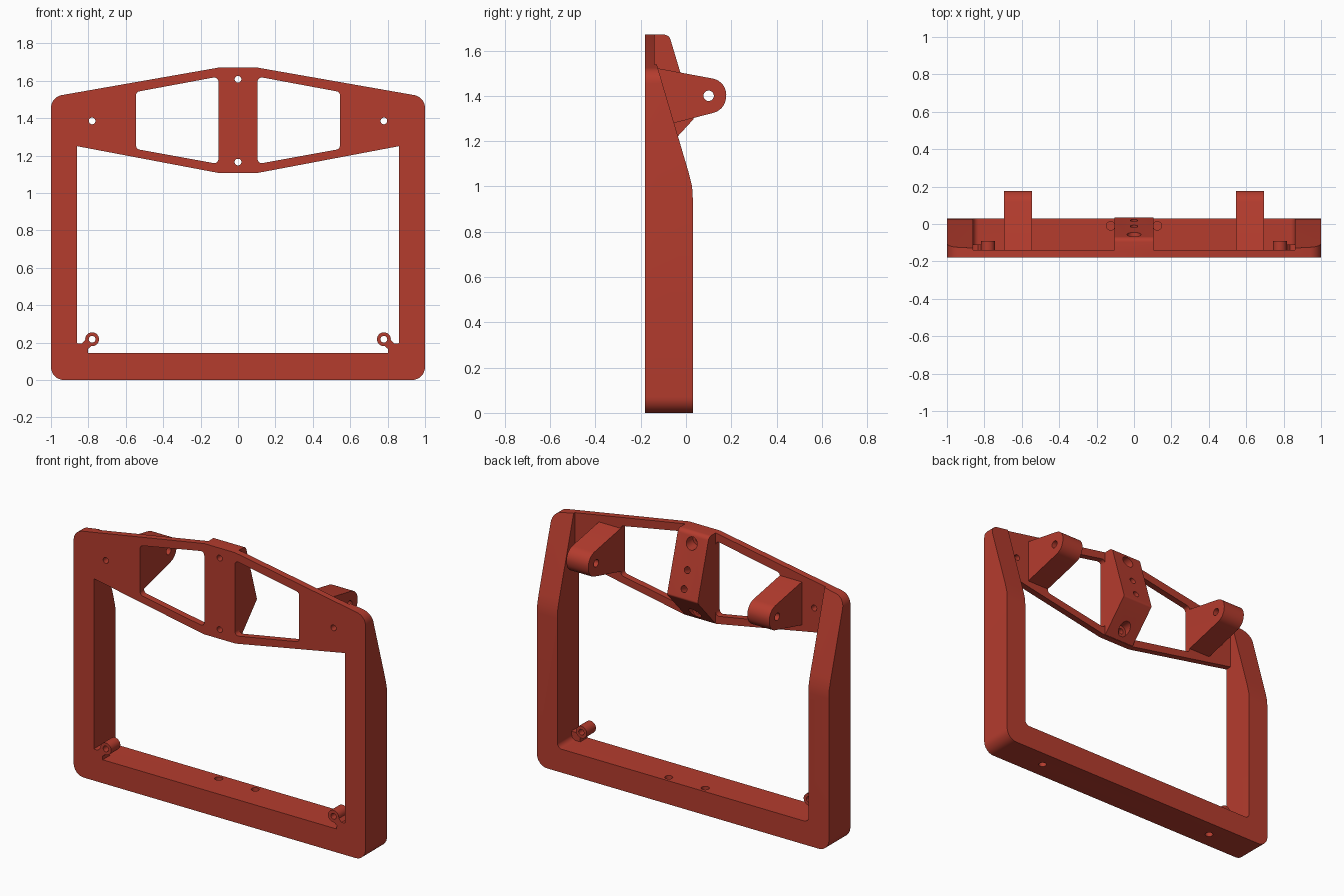
import bpy, bmesh, math
from mathutils import Vector, Matrix

if "Cube" in bpy.data.objects:
    bpy.data.objects.remove(bpy.data.objects["Cube"])

red = bpy.data.materials.new("brick_red")
red.diffuse_color = (0.46, 0.045, 0.027, 1)
red.use_nodes = True
red.node_tree.nodes["Principled BSDF"].inputs["Base Color"].default_value = red.diffuse_color


def finish(bm, name):
    bmesh.ops.recalc_face_normals(bm, faces=bm.faces)
    me = bpy.data.meshes.new(name)
    bm.to_mesh(me)
    bm.free()
    me.materials.append(red)
    ob = bpy.data.objects.new(name, me)
    bpy.context.collection.objects.link(ob)
    return ob


def rounded(pts, n=8):
    """Fillet the corners of a polygon of (u, v, radius)."""
    out = []
    for i, (u, v, r) in enumerate(pts):
        p = Vector((u, v))
        if r == 0:
            out.append(p)
            continue
        a = (Vector(pts[i - 1][:2]) - p).normalized()
        b = (Vector(pts[(i + 1) % len(pts)][:2]) - p).normalized()
        half = a.angle(b) / 2
        c = p + (a + b).normalized() * (r / math.sin(half))
        s = p + a * (r / math.tan(half)) - c
        e = p + b * (r / math.tan(half)) - c
        t0, t1 = math.atan2(s.y, s.x), math.atan2(e.y, e.x)
        d = (t1 - t0 + math.pi) % (2 * math.pi) - math.pi
        out += [c + r * Vector((math.cos(t0 + d * k / n), math.sin(t0 + d * k / n)))
                for k in range(n + 1)]
    return out


def prism(name, pts, axis, lo, hi):
    """Extrude an outline: (x, z) along Y or (y, z) along X."""
    bm = bmesh.new()
    place = (lambda u, v, w: (u, w, v)) if axis == "Y" else (lambda u, v, w: (w, u, v))
    face = bm.faces.new([bm.verts.new(place(p[0], p[1], lo)) for p in pts])
    ext = bmesh.ops.extrude_face_region(bm, geom=[face])
    move = (0, hi - lo, 0) if axis == "Y" else (hi - lo, 0, 0)
    bmesh.ops.translate(bm, vec=move,
                        verts=[g for g in ext["geom"] if isinstance(g, bmesh.types.BMVert)])
    return finish(bm, name)


def rod(start, end, r, name="drill"):
    a, b = Vector(start), Vector(end)
    m = Matrix.Translation((a + b) / 2) @ (b - a).to_track_quat("Z", "Y").to_matrix().to_4x4()
    bm = bmesh.new()
    bmesh.ops.create_cone(bm, cap_ends=True, segments=28, radius1=r, radius2=r,
                          depth=(b - a).length, matrix=m)
    return finish(bm, name)


def combine(base, other, op):
    mod = base.modifiers.new("join", "BOOLEAN")
    mod.operation, mod.object, mod.solver = op, other, "EXACT"
    bpy.context.view_layer.objects.active = base
    bpy.ops.object.modifier_apply(modifier=mod.name)
    bpy.data.objects.remove(other)


def cut(base, other):
    combine(base, other, "DIFFERENCE")


def add(base, other):
    combine(base, other, "UNION")


FRONT, PLATE, BACK = -0.18, -0.14, 0.03

# Frame block with rounded corners and a shallow gabled top
frame = prism("frame", rounded([(-1, 0, .07), (1, 0, .07), (1, 1.513, .07), (.105, 1.67, 0),
                                (-.105, 1.67, 0), (-1, 1.513, .07)]), "Y", FRONT, BACK)
# Main opening
cut(frame, prism("opening", rounded([(-.86, .145, .03), (.86, .145, .03), (.86, 1.25, 0),
                                     (.11, 1.108, 0), (-.11, 1.108, 0), (-.86, 1.25, 0)]),
                 "Y", -.4, .4))
# Thin the upper panel between the side rails
cut(frame, prism("pocket", [(-.86, .9), (.86, .9), (.86, 1.9), (-.86, 1.9)], "Y", PLATE, .4))
# Taper the backs of the side rails
cut(frame, prism("taper", [(.031, .93), (.027, 1.0), (.012, 1.06), (-.125, 1.525), (PLATE, 1.575),
                           (PLATE, 1.9), (.4, 1.9), (.4, .93)], "X", -1.2, 1.2))

for s in (1, -1):
    # Upper windows
    win = [(.105, 1.155, .022), (.545, 1.235, .022), (.545, 1.54, .022), (.105, 1.622, .022)]
    cut(frame, prism("window", rounded([(s * x, z, r) for x, z, r in win]), "Y", -.4, .4))

# Centre post with a slanted back and chamfered underside
add(frame, prism("centre_post", rounded([(-.16, 1.67, 0), (-.075, 1.67, .03), (.036, 1.30, .015),
                                         (-.138, 1.11, 0), (-.16, 1.11, 0)]), "X", -.105, .105))

for s in (1, -1):
    # Hinge lug with rounded tip
    lug = prism("hinge_lug", rounded([(-.16, 1.528, 0), (.188, 1.463, .073),
                                      (.168, 1.337, .073), (-.16, 1.252, 0)]),
                "X", *sorted((s * .545, s * .695)))
    cut(lug, rod((s * .4, .10, 1.40), (s * .9, .10, 1.40), .023))
    add(frame, lug)
    # Corner screw boss on a short arm
    arm = [(.88, .13), (.87, .203), (.855, .195), (.835, .195), (.795, .235),
           (.762, .202), (.803, .165), (.80, .13)]
    add(frame, prism("boss_arm", [(s * x, z) for x, z in arm], "Y", FRONT, -.11))
    add(frame, rod((s * .78, FRONT, .218), (s * .78, -.09, .218), .037))
    cut(frame, rod((s * .78, -.4, .218), (s * .78, .4, .218), .018))
    # Panel holes and blind holes in the bottom bar
    cut(frame, rod((s * .78, -.4, 1.385), (s * .78, .4, 1.385), .018))
    cut(frame, rod((s * .125, -.01, .08), (s * .125, -.01, .2), .023))
    cut(frame, rod((s * .64, -.075, -.05), (s * .64, -.075, .06), .023))

# Screw holes with counterbores through the centre post
for z in (1.608, 1.165):
    cut(frame, rod((0, -.4, z), (0, .4, z), .018))
    cut(frame, rod((0, -.12, z), (0, .4, z), .037))
# Small blind holes square to the slanted back
for y, z in ((-.012, 1.46), (.02, 1.355)):
    n = Vector((0, .958, .287))
    p = Vector((0, y, z))
    cut(frame, rod(p - n * .07, p + n * .07, .02))

bpy.ops.object.select_all(action="DESELECT")
frame.select_set(True)
bpy.context.view_layer.objects.active = frame
bpy.ops.object.shade_smooth_by_angle(angle=math.radians(30))
